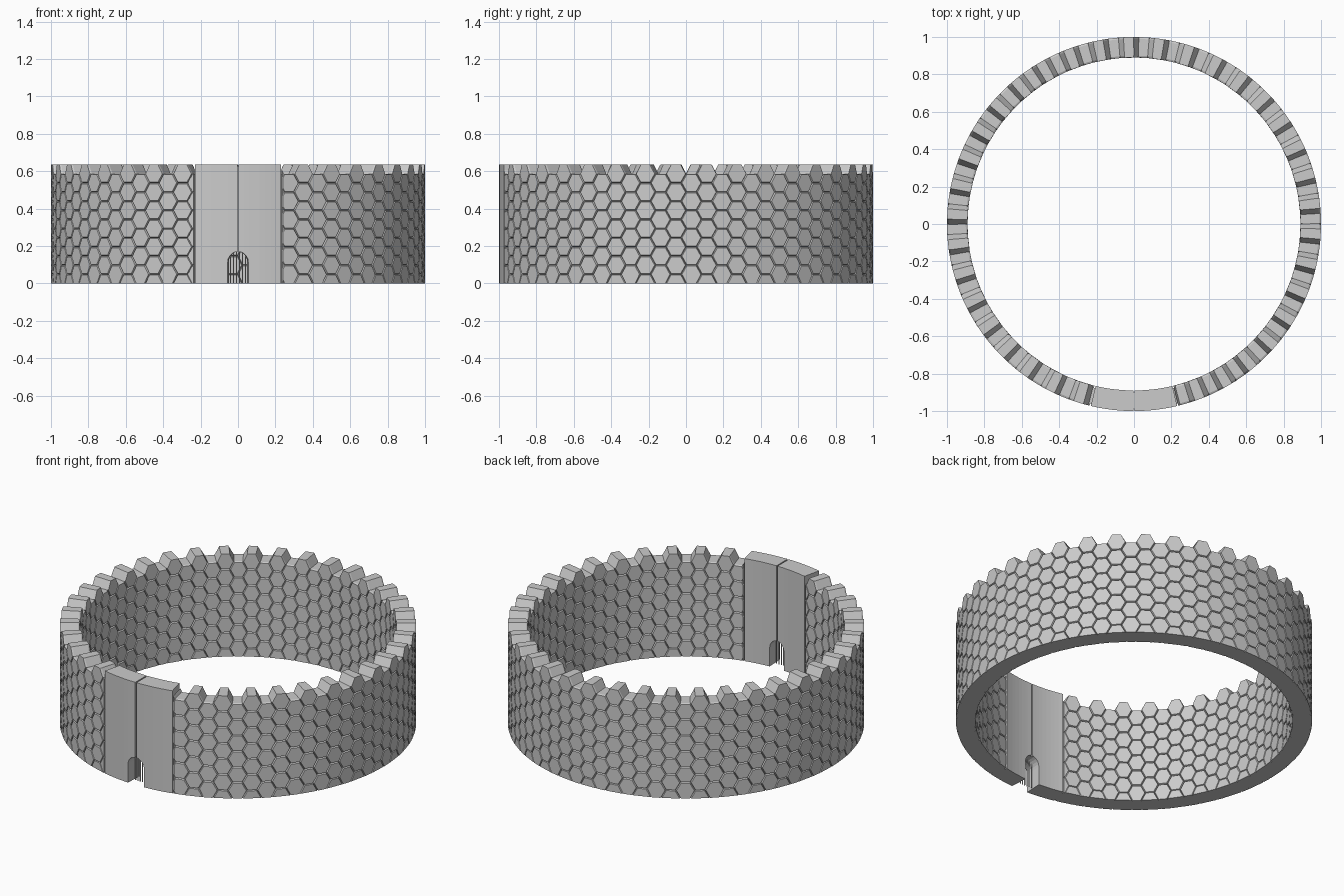
import bpy, bmesh, math

if "Cube" in bpy.data.objects:
    bpy.data.objects.remove(bpy.data.objects["Cube"])

R_OUT, R_IN, HEIGHT = 1.0, 0.89, 0.635
TEETH = 38
STEP = math.pi / TEETH            # angle between hexagon columns
SIDE = STEP / 1.5                 # hexagon side, as an angle
HEX_H = HEIGHT / 6.5              # hexagon height
DOOR = 0.237                      # half angle of the plain door section
FIRST = 0.277                     # first low column right of the door


def place(a, r, z):
    """Angle measured from the front, going towards +x."""
    return (r * math.sin(a), -r * math.cos(a), z)


def finish(bm, name):
    bmesh.ops.remove_doubles(bm, verts=bm.verts, dist=1e-6)
    bmesh.ops.recalc_face_normals(bm, faces=bm.faces)
    mesh = bpy.data.meshes.new(name)
    bm.to_mesh(mesh)
    bm.free()
    ob = bpy.data.objects.new(name, mesh)
    bpy.context.collection.objects.link(ob)
    return ob


def clip(poly, axis, limit, sign):
    """Keep the part of a polygon where sign * (p[axis] - limit) >= 0."""
    out = []
    for p, q in zip(poly, poly[1:] + poly[:1]):
        dp, dq = sign * (p[axis] - limit), sign * (q[axis] - limit)
        if dp >= -1e-7:
            out.append(p)
        if (dp > 1e-7 and dq < -1e-7) or (dp < -1e-7 and dq > 1e-7):
            t = dp / (dp - dq)
            out.append((p[0] + t * (q[0] - p[0]), p[1] + t * (q[1] - p[1])))
    return out


def brick(bm, poly):
    """Wall-deep stone with chamfered outer and inner faces."""
    ca = (min(p[0] for p in poly) + max(p[0] for p in poly)) / 2
    cz = (min(p[1] for p in poly) + max(p[1] for p in poly)) / 2
    rings = []
    for r, k in ((R_OUT, .91), (R_OUT - .01, 1), (R_IN + .01, 1), (R_IN, .91)):
        rings.append([bm.verts.new(place(ca + (a - ca) * k, r, cz + (z - cz) * k
                                         if 0.001 < z < HEIGHT - 0.001 else z))
                      for a, z in poly])
    n = len(poly)
    for r0, r1 in zip(rings, rings[1:]):
        for i in range(n):
            j = (i + 1) % n
            bm.faces.new((r0[i], r0[j], r1[j], r1[i]))
    bm.faces.new(rings[0])
    bm.faces.new(rings[-1][::-1])


# Hexagonal stone wall with toothed top
bm = bmesh.new()
for j in range(-1, 2 * TEETH):
    a = FIRST + j * STEP
    tooth = j % 2
    for k in range(7 if tooth else 6):
        zc = k * HEX_H + (0 if tooth else HEX_H / 2)
        hexagon = [(a + u * SIDE, zc + v * HEX_H / 2) for u, v in
                   ((1, 0), (.5, 1), (-.5, 1), (-1, 0), (-.5, -1), (.5, -1))]
        for axis, lim, sign in ((1, 0, 1), (0, DOOR + .002, 1),
                                (0, 2 * math.pi - DOOR - .002, -1)):
            if hexagon:
                hexagon = clip(hexagon, axis, lim, sign)
        if len(hexagon) < 3:
            continue
        if max(p[0] for p in hexagon) - min(p[0] for p in hexagon) > .003:
            brick(bm, hexagon)
finish(bm, "hexagon_wall")


def strip(name, columns, r_in, r_out, top):
    """Curved slab from (angle, bottom height) columns."""
    bm = bmesh.new()
    cols = [[bm.verts.new(place(a, r, z)) for r, z in
             ((r_out, zb), (r_out, top), (r_in, top), (r_in, zb))]
            for a, zb in columns]
    for c, d in zip(cols, cols[1:]):
        same = (c[1].co - d[1].co).length < 1e-6
        for i in ([3] if same else range(4)):
            k = (i + 1) % 4
            bm.faces.new((c[i], d[i], d[k], c[k]))
    bm.faces.new(cols[0])
    bm.faces.new(cols[-1][::-1])
    return finish(bm, name)


# Two plain door panels with a small arch between them
ARCH_W, ARCH_TOP = 0.055, 0.17
SPRING = ARCH_TOP - ARCH_W


def arch_z(a):
    return SPRING + math.sqrt(max(0, ARCH_W ** 2 - a * a))


arch = [.004] + [ARCH_W * math.sin(math.radians(t)) for t in (18, 36, 54, 72, 90)]
columns = [(a, arch_z(a)) for a in arch]
columns += [(ARCH_W + (DOOR - .004 - ARCH_W) * i / 6, 0) for i in range(7)]
for side, label in ((-1, "left"), (1, "right")):
    strip(label + "_door_panel", [(side * a, z) for a, z in columns],
          R_IN, R_OUT, HEIGHT)
    # Recessed filler in the groove between panel and wall
    strip(label + "_groove_filler",
          [(side * (DOOR - .006), 0), (side * (DOOR + .004), 0)],
          R_IN + .012, R_OUT - .012, HEIGHT - .05)
strip("door_seam_filler", [(-.006, ARCH_TOP), (.006, ARCH_TOP)],
      R_IN + .012, R_OUT - .012, HEIGHT - .006)

# Upright bars in the arch
for i in range(6):
    a = (i - 2.5) * .017
    bpy.ops.mesh.primitive_cylinder_add(
        vertices=8, radius=.0035, depth=arch_z(a) + .004,
        location=place(a, (R_IN + R_OUT) / 2, (arch_z(a) + .004) / 2))
    bpy.context.object.name = "grate_bar_%d" % (i + 1)
